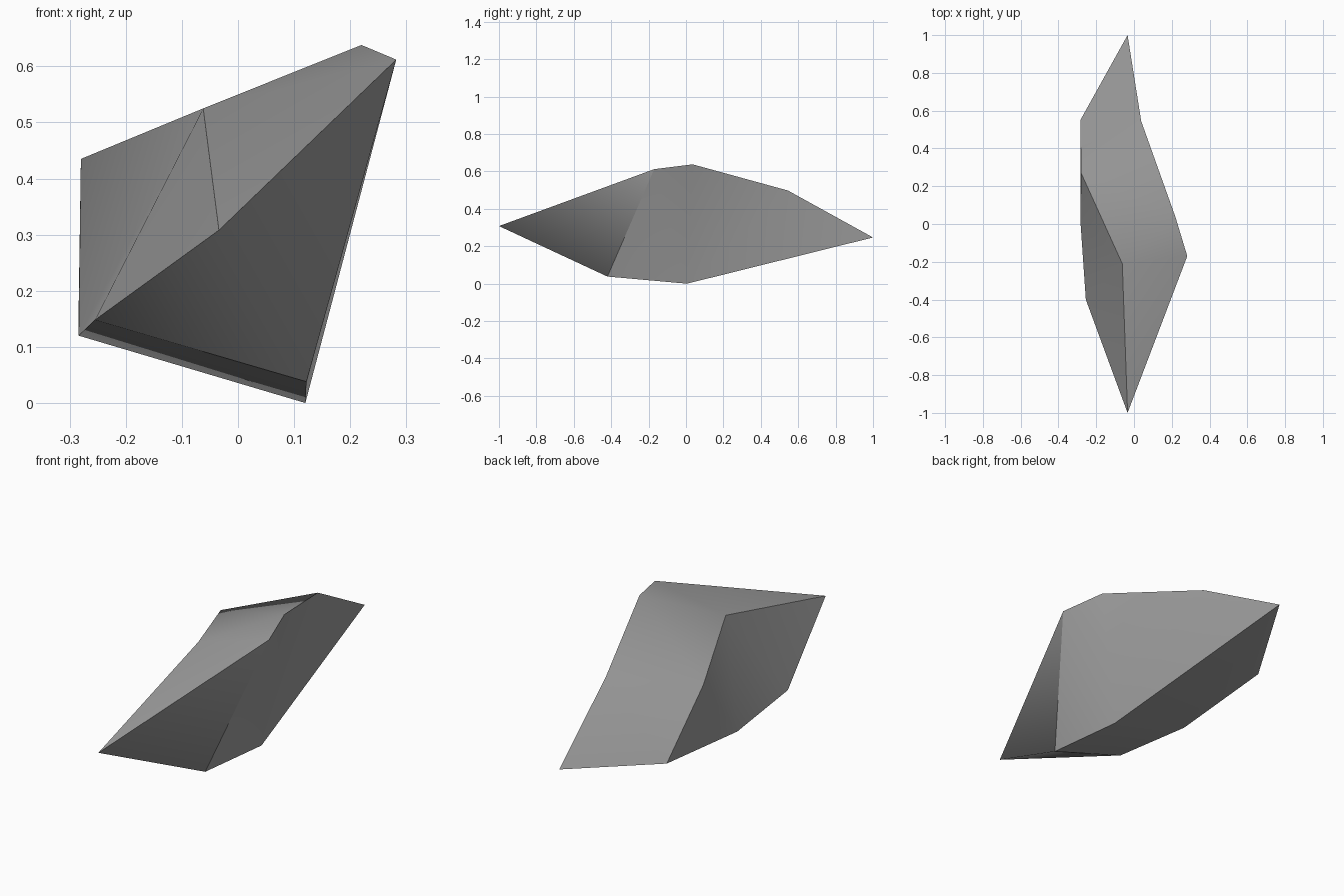
import bpy, bmesh

cube = bpy.data.objects.get("Cube")
if cube:
    bpy.data.objects.remove(cube, do_unlink=True)

# Stone colour
stone = bpy.data.materials.new("stone_grey")
stone.use_nodes = True
grey = (0.34, 0.34, 0.34, 1)
stone.diffuse_color = grey
bsdf = next(n for n in stone.node_tree.nodes if n.type == 'BSDF_PRINCIPLED')
bsdf.inputs["Base Color"].default_value = grey
bsdf.inputs["Roughness"].default_value = 0.9

# Corners of the shard: two tips and the four long ridges between them
corners = {
    "front_tip": (-0.034, -1.0, 0.308),
    "back_tip": (-0.034, 1.0, 0.247),
    "right1": (0.282, -0.17, 0.612),
    "right2": (0.22, 0.035, 0.638),
    "right3": (0.038, 0.545, 0.498),
    "top1": (-0.062, -0.21, 0.525),
    "top2": (-0.28, 0.27, 0.435),
    "left1": (-0.255, -0.40, 0.148),
    "left2": (-0.284, 0.02, 0.12),
    "left3": (-0.284, 0.55, 0.17),
    "base1": (0.122, -0.42, 0.038),
    "base2": (0.12, 0.005, 0.0),
}

# Each side is smooth within itself and meets its neighbours at a hard edge
sides = {
    "top": ["front_tip right1 top1", "right1 right2 top1", "right2 top2 top1",
            "right2 right3 top2", "right3 back_tip left3 top2"],
    "broad_flank": ["right1 base1 base2", "right1 base2 right2",
                    "right2 base2 right3", "right3 base2 back_tip"],
    "narrow_flank": ["front_tip top1 left1", "top1 top2 left2 left1",
                     "top2 left3 left2"],
    "front_wedge": ["front_tip base1 right1", "front_tip left1 base1"],
    "underside": ["left1 left2 base2 base1", "left2 left3 back_tip base2"],
}

bm = bmesh.new()
vert = {name: bm.verts.new(co) for name, co in corners.items()}
side_of = {}
for side, faces in sides.items():
    for names in faces:
        face = bm.faces.new([vert[n] for n in names.split()])
        face.smooth = True
        side_of[face] = side
for edge in bm.edges:
    edge.smooth = len({side_of[f] for f in edge.link_faces}) == 1
bmesh.ops.recalc_face_normals(bm, faces=bm.faces[:])

mesh = bpy.data.meshes.new("rock_shard")
bm.to_mesh(mesh)
bm.free()
mesh.materials.append(stone)
shard = bpy.data.objects.new("rock_shard", mesh)
bpy.context.collection.objects.link(shard)
